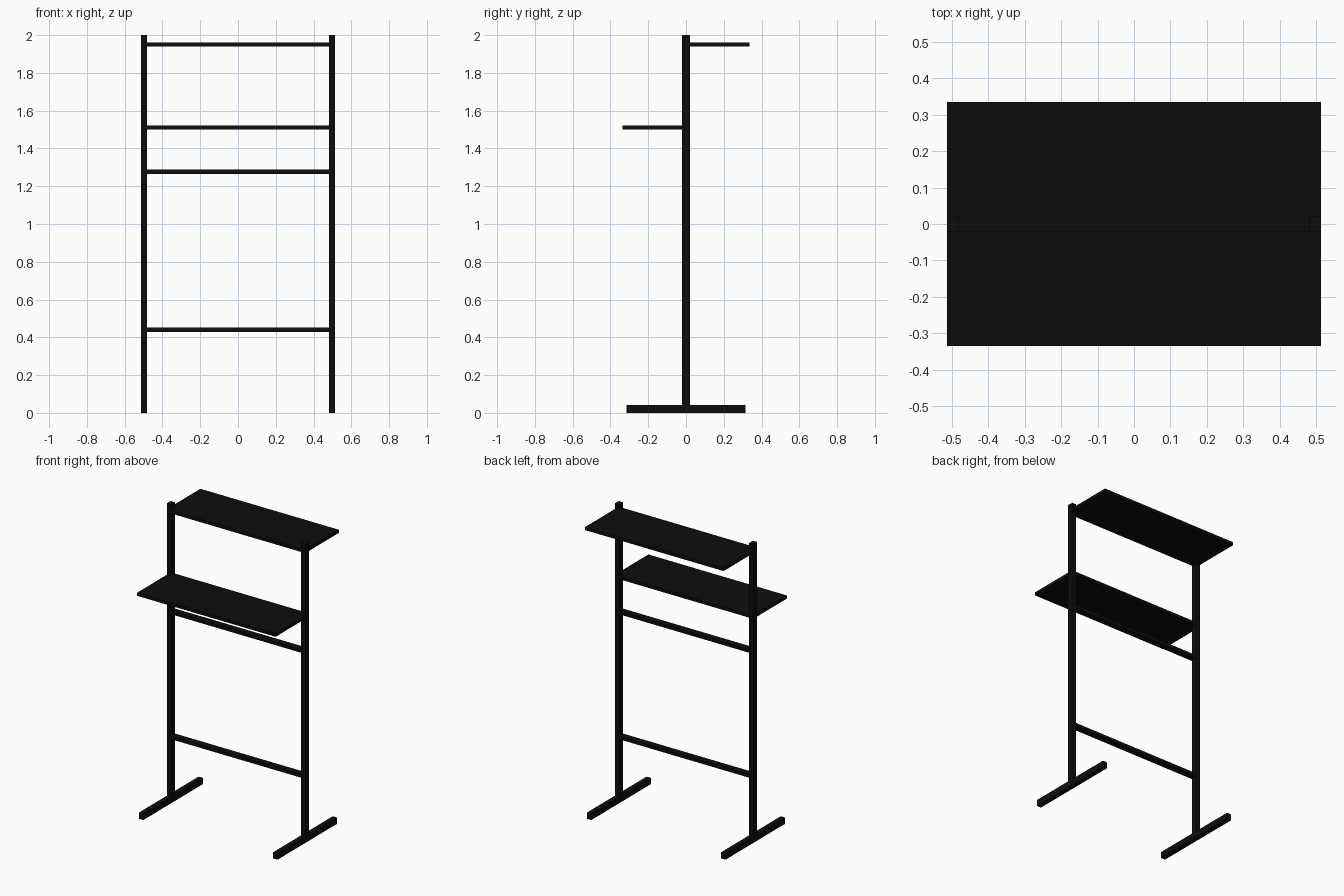
import bpy

if "Cube" in bpy.data.objects:
    bpy.data.objects.remove(bpy.data.objects["Cube"])

mat = bpy.data.materials.new("matte black")
mat.diffuse_color = (0.004, 0.004, 0.004, 1)
mat.use_nodes = True
mat.node_tree.nodes["Principled BSDF"].inputs["Base Color"].default_value = mat.diffuse_color


def box(name, x, y, z):
    """Box from (min, max) ranges on each axis."""
    verts = [(a, b, c) for a in x for b in y for c in z]
    faces = [(0, 1, 3, 2), (4, 6, 7, 5), (0, 4, 5, 1),
             (2, 3, 7, 6), (0, 2, 6, 4), (1, 5, 7, 3)]
    mesh = bpy.data.meshes.new(name)
    mesh.from_pydata(verts, [], faces)
    mesh.materials.append(mat)
    obj = bpy.data.objects.new(name, mesh)
    bpy.context.collection.objects.link(obj)
    return obj


OUT, INN = 0.513, 0.481   # outer and inner faces of the posts
D = 0.021                 # half depth of the tubing

# Posts and floor feet on both sides
for side, x in (("left", (-OUT, -INN)), ("right", (INN, OUT))):
    box(side + "_post", x, (-D, D), (0.042, 2.0))
    box(side + "_foot", x, (-0.315, 0.315), (0, 0.042))

# Cross bars between the posts
for name, z in (("lower_bar", 0.44), ("upper_bar", 1.277)):
    box(name, (-INN, INN), (-D, D), (z - 0.011, z + 0.011))

# Shelves: the upper one reaches back, the lower one reaches forward
box("upper_shelf", (-OUT, OUT), (-D, 0.335), (1.941, 1.962))
box("lower_shelf", (-OUT, OUT), (-0.335, D), (1.501, 1.522))
